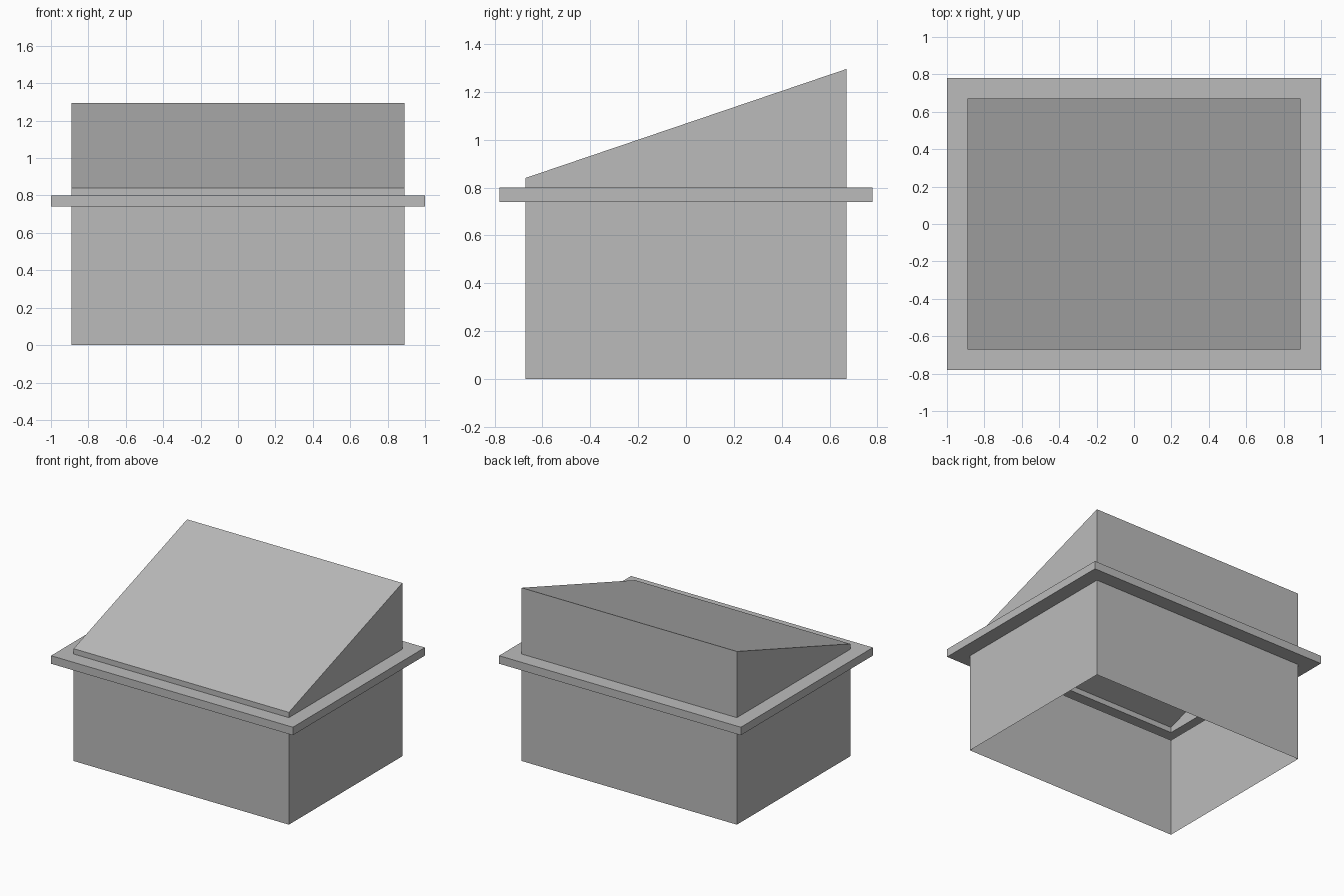
import bpy
import bmesh

cube = bpy.data.objects.get("Cube")
if cube:
    bpy.data.objects.remove(cube, do_unlink=True)

# One plain grey
grey = bpy.data.materials.new("plain_grey")
grey.use_nodes = True
colour = (0.5, 0.5, 0.5, 1)
grey.diffuse_color = colour
grey.node_tree.nodes["Principled BSDF"].inputs["Base Color"].default_value = colour

BODY = (0.89, 0.67)   # half width, half depth of the walls
RIM = (1.0, 0.78)     # half width, half depth of the flange


def rectangle(bm, size, front_z, back_z=None):
    """Ring of four corners; the back edge may sit higher than the front."""
    x, y = size
    back_z = front_z if back_z is None else back_z
    corners = ((-x, -y, front_z), (x, -y, front_z), (x, y, back_z), (-x, y, back_z))
    return [bm.verts.new(c) for c in corners]


def shell(name, rings, capped=False):
    """Thin skin that joins successive rectangles, open at the bottom."""
    bm = bmesh.new()
    loops = [rectangle(bm, *ring) for ring in rings]
    for low, high in zip(loops, loops[1:]):
        for i in range(4):
            j = (i + 1) % 4
            bm.faces.new((low[i], low[j], high[j], high[i]))
    if capped:
        bm.faces.new(loops[-1])
    mesh = bpy.data.meshes.new(name)
    bm.to_mesh(mesh)
    bm.free()
    mesh.materials.append(grey)
    obj = bpy.data.objects.new(name, mesh)
    bpy.context.collection.objects.link(obj)
    return obj


# Open-bottomed lower walls
shell("lower_walls", [(BODY, 0), (BODY, 0.74)])

# Hollow flange around the middle, open toward the inside
shell("flange", [(BODY, 0.74), (RIM, 0.74), (RIM, 0.8), (BODY, 0.8)])

# Upper walls with the sloping roof
shell("sloped_top", [(BODY, 0.8), (BODY, 0.84, 1.295)], capped=True)
